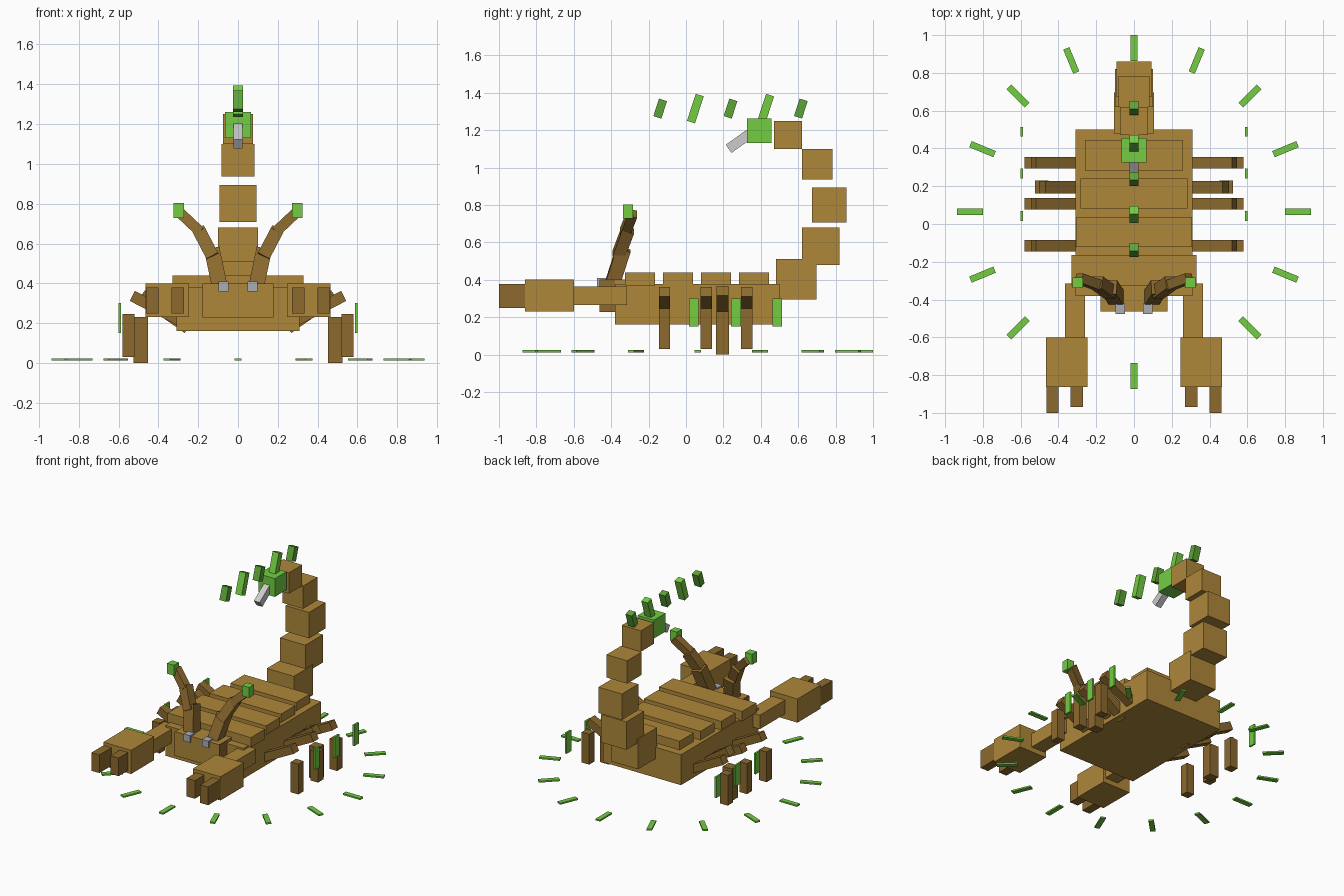
import bpy, bmesh, math
from mathutils import Vector, Matrix

if "Cube" in bpy.data.objects:
    bpy.data.objects.remove(bpy.data.objects["Cube"])


def material(name, rgb):
    m = bpy.data.materials.new(name)
    lin = [((c / 255 + 0.055) / 1.055) ** 2.4 for c in rgb]
    m.diffuse_color = (*lin, 1)
    m.use_nodes = True
    m.node_tree.nodes["Principled BSDF"].inputs["Base Color"].default_value = m.diffuse_color
    return m


TAN = material("tan shell", (175, 135, 58))
BROWN = material("dark brown limb", (140, 106, 46))
GREEN = material("bright green", (115, 206, 66))
MOSS = material("mid green", (92, 165, 54))
SILVER = material("light grey", (204, 204, 204))
GREY = material("eye grey", (170, 174, 180))


def block(name, center, size, mat, rot=Matrix.Identity(3), mirror=False):
    """Box with given centre, size and rotation; optionally mirrored in x."""
    for side in ((1, -1) if mirror else (1,)):
        bm = bmesh.new()
        bmesh.ops.create_cube(bm, size=1)
        for v in bm.verts:
            p = rot @ Vector([a * b for a, b in zip(v.co, size)]) + Vector(center)
            p.x *= side
            v.co = p
        bmesh.ops.recalc_face_normals(bm, faces=bm.faces)
        me = bpy.data.meshes.new(name)
        bm.to_mesh(me)
        bm.free()
        me.materials.append(mat)
        label = name if not mirror else ("right_" if side > 0 else "left_") + name
        bpy.context.collection.objects.link(bpy.data.objects.new(label, me))


def span(name, x, y, z, mat, mirror=False):
    """Upright box from its ranges along x, y and z."""
    r = (x, y, z)
    block(name, [(a + b) / 2 for a, b in r], [b - a for a, b in r], mat, mirror=mirror)


def beam(name, a, b, w, d, mat, mirror=False):
    """Box running from point a to point b."""
    a, b = Vector(a), Vector(b)
    up = (b - a).normalized()
    side = Vector((0, 1, 0)).cross(up).normalized()
    if side.length < 0.1:
        side = Vector((1, 0, 0))
    rot = Matrix((side, up.cross(side), up)).transposed()
    block(name, (a + b) / 2, (w, d, (b - a).length), mat, rot, mirror)


# Body, head and cheeks
span("body", (-0.31, 0.31), (-0.38, 0.5), (0.16, 0.378), TAN)
span("head", (-0.175, 0.175), (-0.463, -0.3), (0.228, 0.4), TAN)
span("cheek", (0.175, 0.178), (-0.463, -0.38), (0.228, 0.398), BROWN, True)
span("eye", (0.047, 0.098), (-0.477, -0.42), (0.36, 0.41), GREY, True)

# Back plates, narrowing towards the tail
for i in range(4):
    y = -0.245 + i * 0.203
    w = 0.33 - i * 0.0233
    span(f"back_plate_{i + 1}", (-w, w), (y - 0.08, y + 0.08), (0.37, 0.44), TAN)

# Pincers
span("pincer_arm", (0.26, 0.365), (-0.61, -0.315), (0.265, 0.365), TAN, True)
span("pincer_claw", (0.245, 0.465), (-0.862, -0.6), (0.23, 0.4), TAN, True)
span("outer_finger", (0.4, 0.463), (-1.0, -0.84), (0.248, 0.378), BROWN, True)
span("inner_finger", (0.27, 0.335), (-0.968, -0.84), (0.248, 0.378), BROWN, True)

# Legs: a sloping thigh and a loose upright shin
for i, y in enumerate((-0.115, 0.108, 0.325)):
    beam(f"thigh_{i + 1}", (0.25, y, 0.193), (0.531, y, 0.337), 0.057, 0.06, BROWN, True)
    span(f"shin_{i + 1}", (0.52, 0.58), (y - 0.03, y + 0.03), (0.03, 0.247), BROWN, True)
beam("short_thigh", (0.25, 0.195, 0.176), (0.485, 0.195, 0.34), 0.062, 0.066, BROWN, True)
span("short_shin", (0.452, 0.524), (0.161, 0.229), (0.0, 0.23), BROWN, True)

# Feelers on the head with green tips
beam("feeler_base", (0.093, -0.39, 0.39), (0.13, -0.334, 0.565), 0.078, 0.078, BROWN, True)
beam("feeler_middle", (0.125, -0.362, 0.53), (0.197, -0.31, 0.668), 0.066, 0.066, BROWN, True)
beam("feeler_end", (0.186, -0.326, 0.655), (0.292, -0.287, 0.755), 0.053, 0.053, BROWN, True)
span("feeler_tip", (0.27, 0.325), (-0.338, -0.284), (0.728, 0.803), GREEN, True)

# Tail segments curling up and forwards: half width, y range, z range
for i, (w, y, z) in enumerate((
        (0.107, (0.48, 0.697), (0.295, 0.512)),
        (0.1, (0.62, 0.82), (0.48, 0.68)),
        (0.093, (0.673, 0.859), (0.707, 0.893)),
        (0.082, (0.62, 0.784), (0.936, 1.1)),
        (0.075, (0.47, 0.62), (1.1, 1.25)))):
    span(f"tail_segment_{i + 1}", (-w, w), y, z, TAN)
span("sting_bulb", (-0.065, 0.065), (0.325, 0.456), (1.13, 1.261), GREEN)
beam("sting", (0, 0.228, 1.1), (0, 0.35, 1.187), 0.046, 0.053, SILVER)

# Floating row of slanted shards above the back
for i in range(5):
    big = i % 2
    block(f"shard_{i + 1}", (0, -0.138 + i * 0.188, 1.315),
          (0.05, 0.045, 0.152 if big else 0.098), GREEN if big else MOSS,
          Matrix.Rotation(math.radians(-18), 3, 'X'))

# Upright green strips beside the legs
for i, y in enumerate((0.042, 0.267, 0.488)):
    span(f"side_strip_{i + 1}", (0.587, 0.6), (y - 0.026, y + 0.026), (0.15, 0.3), GREEN, True)

# Ring of flat dashes on the ground
for i in range(16):
    a = i * math.tau / 16
    block(f"ground_dash_{i + 1}", (0.868 * math.cos(a), 0.064 + 0.868 * math.sin(a), 0.0175),
          (0.138, 0.035, 0.011), GREEN, Matrix.Rotation(a, 3, 'Z'))
